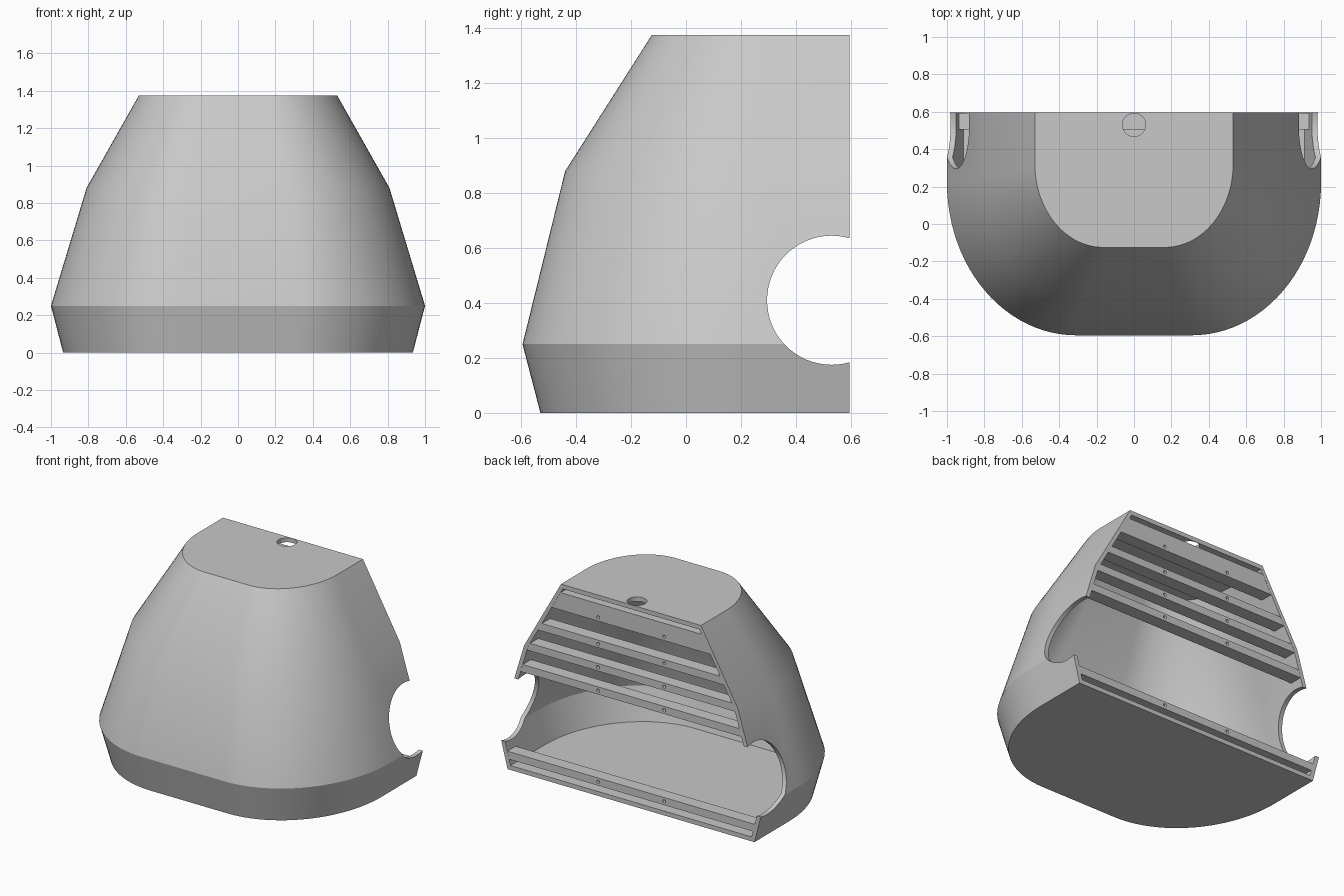
import bpy, bmesh, math
from mathutils import Matrix

if "Cube" in bpy.data.objects:
    bpy.data.objects.remove(bpy.data.objects["Cube"])

grey = bpy.data.materials.new("light_grey")
grey.use_nodes = True
grey.diffuse_color = (0.58, 0.58, 0.58, 1)
grey.node_tree.nodes["Principled BSDF"].inputs["Base Color"].default_value = grey.diffuse_color

BACK = 0.595
WALL = 0.03
# height, half width, front y, centre y of the rounded corners
LEVELS = [(0, 0.935, -0.53, 0.22), (0.25, 1.0, -0.595, 0.22),
          (0.88, 0.81, -0.44, 0.25), (1.375, 0.53, -0.125, 0.32)]


def section(z):
    """Interpolated half width, front and corner centre at a height."""
    for a, b in zip(LEVELS, LEVELS[1:]):
        if z <= b[0]:
            t = (z - a[0]) / (b[0] - a[0])
            return [p + (q - p) * t for p, q in zip(a[1:], b[1:])]


def make(name, bm):
    bmesh.ops.recalc_face_normals(bm, faces=bm.faces)
    mesh = bpy.data.meshes.new(name)
    bm.to_mesh(mesh)
    bm.free()
    mesh.materials.append(grey)
    ob = bpy.data.objects.new(name, mesh)
    bpy.context.collection.objects.link(ob)
    return ob


def loft(name, heights, inset, back):
    """Rounded-front body through the sections at the given heights."""
    bm = bmesh.new()
    rings = []
    for z in heights:
        w, front, cy = section(z)
        flat = 0.31 * w
        w, front = w - inset, front + inset
        half = [(w, back)]
        for i in range(25):
            a = math.pi / 2 * i / 24
            half.append((flat + (w - flat) * math.cos(a), cy + (front - cy) * math.sin(a)))
        outline = half + [(-x, y) for x, y in reversed(half)]
        rings.append([bm.verts.new((x, y, z)) for x, y in outline])
    n = len(rings[0])
    for lo, hi in zip(rings, rings[1:]):
        for i in range(n):
            j = (i + 1) % n
            bm.faces.new((lo[i], lo[j], hi[j], hi[i]))
    bm.faces.new(rings[0])
    bm.faces.new(rings[-1])
    return make(name, bm)


def cylinder(name, radius, length, centre, axis, sides=48):
    bm = bmesh.new()
    turn = {"X": Matrix.Rotation(math.pi / 2, 4, "Y"),
            "Y": Matrix.Rotation(math.pi / 2, 4, "X"), "Z": Matrix()}[axis]
    bmesh.ops.create_cone(bm, cap_ends=True, segments=sides, radius1=radius, radius2=radius,
                          depth=length, matrix=Matrix.Translation(centre) @ turn)
    return make(name, bm)


def cut(ob, cutter):
    mod = ob.modifiers.new("cut", "BOOLEAN")
    mod.operation = "DIFFERENCE"
    mod.solver = "EXACT"
    mod.object = cutter
    bpy.context.view_layer.objects.active = ob
    bpy.ops.object.modifier_apply(modifier=mod.name)
    bpy.data.objects.remove(cutter)


def smooth(ob):
    bpy.ops.object.select_all(action="DESELECT")
    ob.select_set(True)
    bpy.context.view_layer.objects.active = ob
    bpy.ops.object.shade_smooth_by_angle(angle=math.radians(28))


# Hollow shell, open at the back, with side openings and a roof hole
shell = loft("shell", [0, 0.25, 0.88, 1.375], 0, BACK)
cut(shell, loft("cavity", [WALL, 0.25, 0.88, 1.375 - WALL], WALL, BACK + 0.1))
cut(shell, cylinder("side_opening", 0.235, 3, (0, 0.53, 0.41), "X", 64))
cut(shell, cylinder("roof_hole", 0.062, 0.2, (0, 0.53, 1.375), "Z"))
smooth(shell)


# Cross rails over the open back, each with two screw holes
def rail(name, low, high, hole_z):
    depth = 0.09
    bm = bmesh.new()
    bmesh.ops.create_cube(bm, size=1)
    for v in bm.verts:
        z = high if v.co.z > 0 else low
        w = section(z)[0] - WALL * 0.8
        v.co = (math.copysign(w, v.co.x), BACK - 0.001 if v.co.y > 0 else BACK - depth, z)
    ob = make(name, bm)
    for x in (-0.25, 0.25):
        cut(ob, cylinder("screw_hole", 0.011, 0.4, (x, BACK, hole_z), "Y", 16))
    smooth(ob)


rail("bottom_rail", 0.07, 0.122, 0.096)
for i, z in enumerate((0.72, 0.88, 1.04)):
    rail(f"middle_rail_{i + 1}", z - 0.026, z + 0.026, z)
rail("top_rail", 1.196, 1.315, 1.222)
